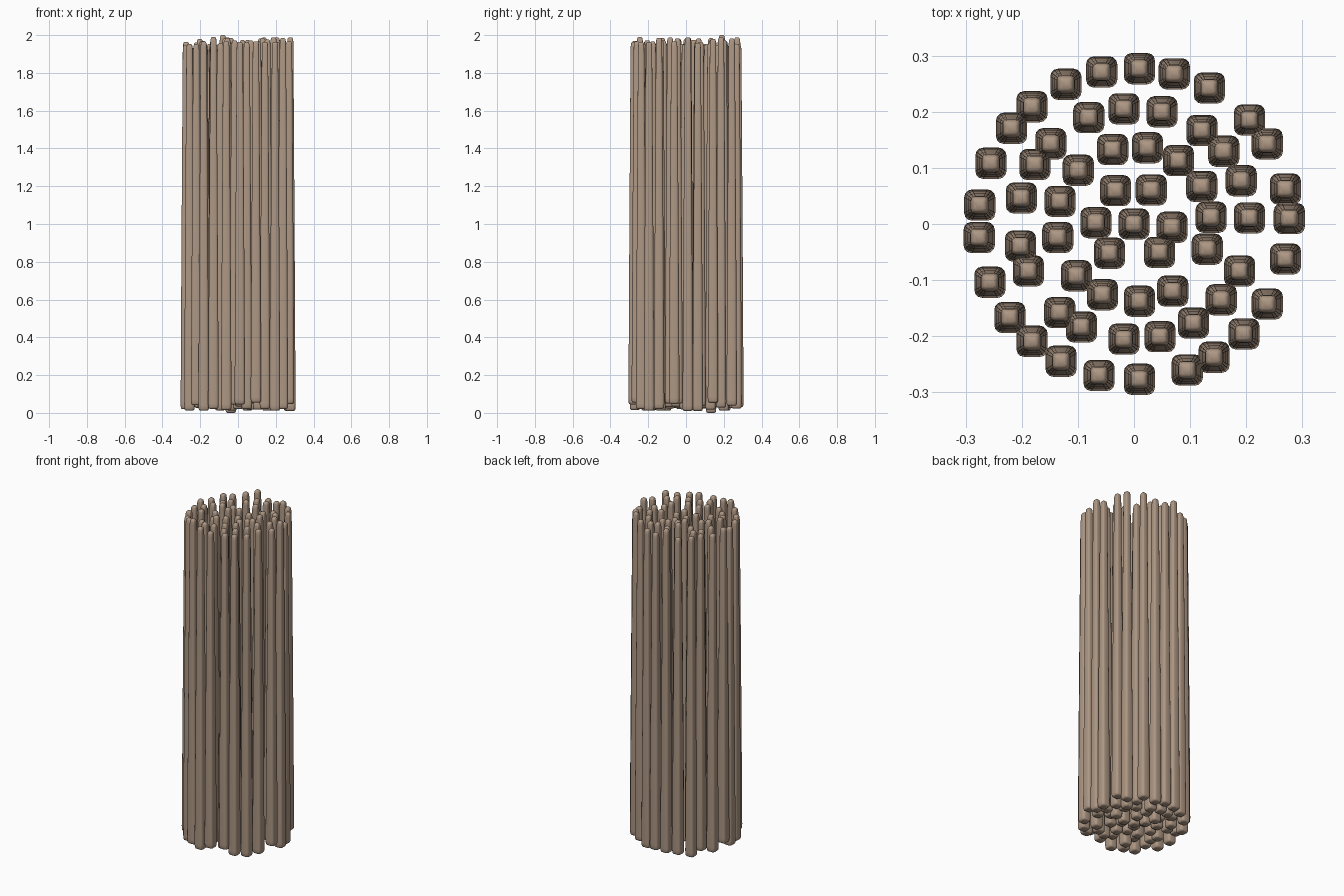
import bpy, bmesh, math, random

if "Cube" in bpy.data.objects:
    bpy.data.objects.remove(bpy.data.objects["Cube"])

random.seed(4)

wood = bpy.data.materials.new("dry_wood")
wood.diffuse_color = (0.42, 0.31, 0.23, 1)
wood.use_nodes = True
wood.node_tree.nodes["Principled BSDF"].inputs["Base Color"].default_value = wood.diffuse_color

# concentric rings of sticks: radius -> angles in degrees
RINGS = {
    0.0: [0],
    0.068: [63, 119, 178, 230, 312, 355],
    0.138: [5, 29, 55, 80, 106, 136, 163, 190, 222, 246, 274, 300, 341],
    0.206: [3, 22, 39, 54, 76, 95, 113, 136, 149, 167, 191, 204, 230, 243,
            265, 283, 301, 319, 336],
    0.277: [2, 13, 31, 42, 61, 75, 88, 102, 116, 131, 142, 157, 173, 185, 202,
            217, 229, 242, 257, 272, 290, 301, 315, 329, 347],
}


def section(half):
    """Rounded square cross-section, four points per corner."""
    r = half * 0.5
    pts = []
    for q in range(4):
        a0 = q * math.pi / 2
        cx = (half - r) * (1 if q in (0, 3) else -1)
        cy = (half - r) * (1 if q in (0, 1) else -1)
        for i in range(4):
            a = a0 + i * math.pi / 6
            pts.append((cx + r * math.cos(a), cy + r * math.sin(a)))
    return pts


def stick(name, x, y, z0, z1):
    # tapered shaft with softly rounded ends: (height, half width)
    levels = [(z0, 0.018), (z0 + 0.003, 0.024), (z0 + 0.010, 0.027),
              (z0 + 0.03, 0.0278), (z0 + 0.65, 0.0245), (z0 + 1.3, 0.0205),
              (z1 - 0.03, 0.0165), (z1 - 0.012, 0.015),
              (z1 - 0.004, 0.0125), (z1, 0.008)]
    bm = bmesh.new()
    loops = [[bm.verts.new((px, py, z)) for px, py in section(h)]
             for z, h in levels]
    n = len(loops[0])
    for a, b in zip(loops, loops[1:]):
        for i in range(n):
            j = (i + 1) % n
            bm.faces.new((a[i], a[j], b[j], b[i]))
    bm.faces.new(loops[0][::-1])
    bm.faces.new(loops[-1])
    for f in bm.faces:
        f.smooth = True
    for e in bm.edges:
        e.smooth = e.calc_face_angle() < math.radians(40)
    me = bpy.data.meshes.new(name)
    bm.to_mesh(me)
    bm.free()
    me.materials.append(wood)
    ob = bpy.data.objects.new(name, me)
    ob.location = (x, y, 0)
    bpy.context.collection.objects.link(ob)


# the bundle, with uneven stick ends
for ring, (radius, angles) in enumerate(RINGS.items()):
    for k, deg in enumerate(angles):
        a = math.radians(deg)
        low = random.uniform(0.01, 0.055)
        high = random.uniform(1.945, 1.99)
        if ring == 4 and k == 0:
            low = 0.01
        if ring == 2 and k == 4:
            low = 0.0
        if ring == 3 and k == 6:
            high = 2.0
        stick(f"stick_{ring}_{k}", radius * math.cos(a), radius * math.sin(a),
              low, high)
